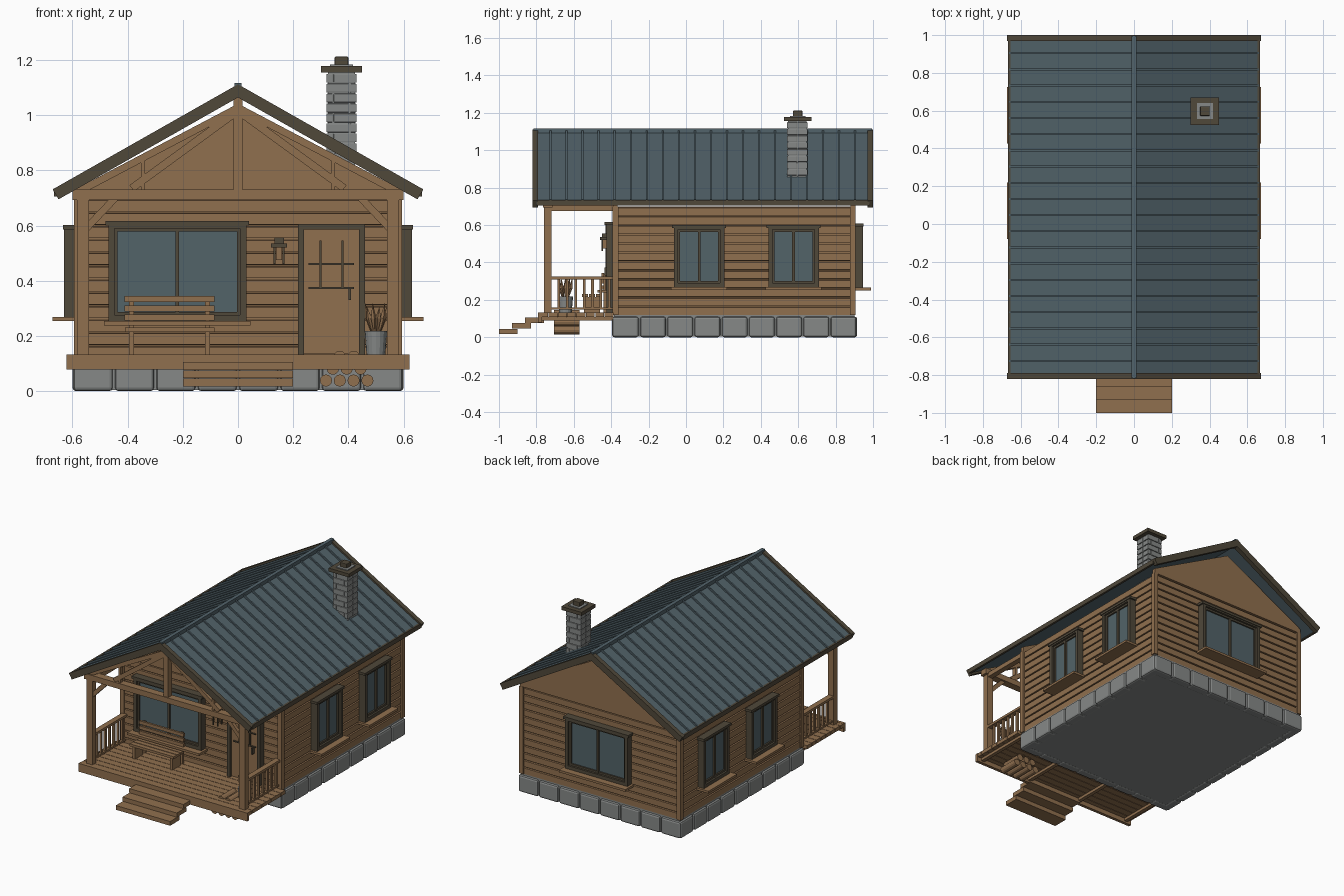
import bpy, bmesh
from math import pi, sin, cos
from mathutils import Matrix, Vector

old = bpy.data.objects.get("Cube")
if old:
    bpy.data.objects.remove(old)


def material(name, r, g, b):
    m = bpy.data.materials.new(name)
    m.use_nodes = True
    m.diffuse_color = (r, g, b, 1)
    m.node_tree.nodes["Principled BSDF"].inputs["Base Color"].default_value = (r, g, b, 1)
    return m


wood = material("warm_wood", .28, .16, .077)
trim = material("dark_trim", .08, .065, .042)
slate = material("slate_blue_metal", .085, .125, .145)
glass = material("window_glass", .085, .125, .14)
stone = material("grey_stone", .24, .25, .245)


def finish(name, bm, mat, bevel=0):
    bmesh.ops.recalc_face_normals(bm, faces=bm.faces)
    mesh = bpy.data.meshes.new(name)
    bm.to_mesh(mesh)
    bm.free()
    mesh.materials.append(mat)
    ob = bpy.data.objects.new(name, mesh)
    bpy.context.collection.objects.link(ob)
    if bevel:
        mod = ob.modifiers.new("Bevel", "BEVEL")
        mod.width = bevel
        mod.segments = 2
    return ob


def boxes(name, mat, extents, place=Matrix(), bevel=0):
    """One object from boxes given as x0, x1, y0, y1, z0, z1."""
    bm = bmesh.new()
    for x0, x1, y0, y1, z0, z1 in extents:
        lo, hi = Vector((x0, y0, z0)), Vector((x1, y1, z1))
        scale = Matrix.Diagonal((*(hi - lo), 1))
        bmesh.ops.create_cube(bm, size=1, matrix=place @ Matrix.Translation((lo + hi) / 2) @ scale)
    return finish(name, bm, mat, bevel)


def prisms(name, mat, outlines):
    """One object from x-z outlines pushed along y, given as points, y0, y1."""
    bm = bmesh.new()
    for pts, y0, y1 in outlines:
        face = bm.faces.new([bm.verts.new((x, y0, z)) for x, z in pts])
        out = bmesh.ops.extrude_face_region(bm, geom=[face])["geom"]
        verts = [v for v in out if isinstance(v, bmesh.types.BMVert)]
        bmesh.ops.translate(bm, verts=verts, vec=(0, y1 - y0, 0))
    return finish(name, bm, mat)


def cones(name, mat, items, sides=12):
    """One object from tapered rods given as start, end, start radius, end radius."""
    bm = bmesh.new()
    for p, q, r0, r1 in items:
        p, q = Vector(p), Vector(q)
        turn = (q - p).to_track_quat("Z", "Y").to_matrix().to_4x4()
        bmesh.ops.create_cone(bm, cap_ends=True, segments=sides, radius1=r0, radius2=r1,
                              depth=(q - p).length, matrix=Matrix.Translation((p + q) / 2) @ turn)
    return finish(name, bm, mat)


def strip(px, pz, qx, qz, w):
    p, q = Vector((px, pz)), Vector((qx, qz))
    n = (q - p).orthogonal().normalized() * w / 2
    return [p + n, q + n, q - n, p - n]


def chevron(top, half, thick, slope=.567):
    edge = top - half * slope
    return [(0, top), (half, edge), (half - thick * .45, edge - thick * .75), (0, top - thick),
            (thick * .45 - half, edge - thick * .75), (-half, edge)]


HX, FRONT, BACK = .585, -.385, .9      # wall planes
BASE, EAVE = .12, .7

# Foundation of bevelled stones round a plain core
boxes("foundation_core", stone, [(-HX, HX, FRONT, BACK, .004, BASE)])
stones = []
pitch = 1.31 / 9
for i in range(9):
    y = -.395 + i * pitch
    for x in (-.6, .54):
        stones.append((x, x + .06, y + .004, y + pitch - .004, 0, .11))
pitch = 1.2 / 8
for i in range(8):
    x = -.6 + i * pitch
    for y in (-.395, .855):
        stones.append((x + .004, x + pitch - .004, y, y + .06, 0, .11))
boxes("foundation_stones", stone, stones, bevel=.012)

# Siding: stacked rings with a recessed groove above every board
bm = bmesh.new()
rings = []
count = 12
step = (EAVE - BASE) / count
for i in range(count):
    for dz, inset in ((0, 0), (step - .009, 0), (step - .007, .01), (step - .001, .01)):
        x, y0, y1 = HX - inset, FRONT + inset, BACK - inset
        rings.append([bm.verts.new((px, py, BASE + i * step + dz))
                      for px, py in ((-x, y0), (x, y0), (x, y1), (-x, y1))])
for a, b in zip(rings, rings[1:]):
    for k in range(4):
        n = (k + 1) % 4
        bm.faces.new((a[k], a[n], b[n], b[k]))
bm.faces.new(rings[0])
bm.faces.new(rings[-1])
finish("wall_siding", bm, wood)

boxes("corner_boards", wood, [(s * .58 - .015, s * .58 + .015, y - .015, y + .015, BASE, EAVE)
                              for s in (-1, 1) for y in (FRONT + .008, BACK - .008)])
gable = [(-.59, EAVE), (.59, EAVE), (.59, .73), (0, 1.04), (-.59, .73)]
prisms("gable_walls", wood, [(gable, FRONT - .005, FRONT + .02), (gable, BACK - .02, BACK + .005)])

# Roof slab, standing seams, ridge cap and dark edge boards
prisms("roof_panels", slate, [(chevron(1.1, .66, .022), -.81, .99)])
prisms("roof_seams", slate, [(chevron(1.111, .662, .02), y - .005, y + .005)
                             for y in [-.81 + 1.8 * i / 21 for i in range(1, 21)]])
boxes("ridge_cap", slate, [(-.012, .012, -.815, .995, 1.09, 1.117)])
prisms("barge_boards", trim, [(chevron(1.112, .672, .048), y, y + .03) for y in (-.82, .97)])
boxes("eave_boards", trim, [(s * .66 - .007, s * .66 + .007, -.8, .98, .705, .735) for s in (-1, 1)])

# Chimney of staggered blocks with cap and flue
boxes("chimney_core", stone, [(.326, .424, .546, .644, .8, 1.16)])
blocks = []
for i in range(9):
    z = .83 + i * .036
    split = .405 if i % 2 else .345
    for y0, y1 in ((.54, .594), (.596, .65)):
        blocks += [(.32, split - .002, y0, y1, z, z + .032), (split + .002, .43, y0, y1, z, z + .032)]
boxes("chimney_blocks", stone, blocks, bevel=.003)
boxes("chimney_cap", trim, [(.3, .45, .525, .67, 1.155, 1.178)])
boxes("chimney_cap_top", stone, [(.333, .417, .555, .64, 1.178, 1.184)])
boxes("chimney_flue", trim, [(.35, .4, .572, .622, 1.18, 1.212)], bevel=.004)


# Windows are built facing front, then turned onto their wall
def window(name, x, y, angle, w, z0, z1):
    place = Matrix.Translation((x, y, 0)) @ Matrix.Rotation(angle, 4, "Z")
    h = w / 2
    bars = []
    for inset, t, d in ((0, .022, .045), (.022, .012, .032)):
        a, lo, hi = h - inset, z0 + inset, z1 - inset
        bars += [(-a, t - a, -d, 0, lo, hi), (a - t, a, -d, 0, lo, hi),
                 (-a, a, -d, 0, lo, lo + t), (-a, a, -d, 0, hi - t, hi)]
    bars += [(-.007, .007, -.034, 0, z0, z1), (-h - .01, h + .01, -.05, 0, z1 - .012, z1 + .004)]
    boxes(name + "_frame", trim, bars, place)
    boxes(name + "_glass", glass, [(.01 - h, h - .01, -.022, 0, z0 + .01, z1 - .01)], place)
    boxes(name + "_sill", wood, [(-h - .015, h + .015, -.088, 0, z0 - .015, z0)], place)


window("front_window", -.22, FRONT, 0, .5, .253, .612)
window("back_window", 0, BACK, pi, .46, .265, .605)
for side, s in (("left", 1), ("right", -1)):
    for i, y in enumerate((.07, .575)):
        window(f"{side}_window_{i}", s * HX, y, s * pi / 2, .27, .268, .597)

# Door with frame, muntins and handle
boxes("door_frame", trim, [(x, x + .022, -.425, FRONT, .13, .605) for x in (.217, .438)]
      + [(.217, .46, -.425, FRONT, .585, .605)])
boxes("door_panel", wood, [(.239, .438, -.41, FRONT, .135, .585)])
boxes("door_details", trim, [(x, x + .007, -.418, -.405, .37, .545) for x in (.295, .375)]
      + [(.255, .42, -.418, -.405, z, z + .007) for z in (.37, .457)]
      + [(.4, .41, -.435, -.405, .33, .372)])

# Wall lantern
boxes("lantern", trim, [(.12, .178, -.46, -.4, .52, .535), (.132, .166, -.45, -.41, .535, .556)]
      + [(x, x + .007, y, y + .007, .46, .52) for x in (.129, .162) for y in (-.452, -.414)]
      + [(.14, .158, -.43, FRONT, .54, .55)])
boxes("lantern_glass", wood, [(.138, .16, -.443, -.418, .475, .52)])

# Porch deck, fascia and steps
boxes("deck_boards", wood, [(-.62, .62, -.785 + i * .05, -.738 + i * .05, .108, .132) for i in range(8)])
boxes("deck_fascia", wood, [(-.622, .622, -.79, -.77, .078, .133)])
boxes("deck_joists", wood, [(x - .012, x + .012, -.77, -.39, .09, .108) for x in (-.58, -.2, .2, .58)])
boxes("steps", wood, [(-.2, .2, -1 + i * .07, -.9 + i * .07, .017 + i * .03, .045 + i * .03) for i in range(3)])

# Porch posts, beams, braces and truss
boxes("porch_posts", wood, [(s * .562 - .021, s * .562 + .021, -.76, -.72, .13, .7) for s in (-1, 1)])
boxes("porch_beams", wood, [(-.6, .6, -.765, -.715, .693, .73)]
      + [(s * .562 - .018, s * .562 + .018, -.72, FRONT, .675, .705) for s in (-1, 1)])
truss = [([(-.017, .73), (.017, .73), (.017, 1.068), (-.017, 1.068)], -.76, -.72)]
for s in (-1, 1):
    truss += [(strip(s * .58, .722, 0, 1.027, .026), -.755, -.725),
              (strip(s * .385, .735, s * .015, 1.005, .028), -.755, -.725),
              (strip(s * .345, .73, s * .345, .84, .014), -.755, -.725),
              (strip(s * .55, .59, s * .445, .7, .026), -.752, -.728)]
prisms("porch_truss", wood, truss)

# Side railings
rails = []
for s in (-1, 1):
    x = s * .565
    rails += [(x - .018, x + .018, -.72, FRONT, .31, .326), (x - .01, x + .01, -.72, FRONT, .148, .16)]
    rails += [(x - .007, x + .007, y - .007, y + .007, .155, .312)
              for y in [-.68 + i * .045 for i in range(7)]]
boxes("railings", wood, rails)

# Bench against the front wall
bench = [(-.41, -.085, y, y + .032, .214, .23) for y in (-.555, -.518, -.481)]
bench += [(-.412, -.085, -.452, -.438, z, z + .022) for z in (.255, .288, .322)]
for x in (-.395, -.12):
    bench += [(x, x + .018, -.545, -.46, .13, .214), (x, x + .018, -.44, -.425, .13, .34)]
boxes("bench", wood, bench)

# Potted plant
pot = Vector((.5, -.645, 0))
up = Vector((0, 0, 1))
cones("plant_pot", stone, [(pot + up * .132, pot + up * .218, .034, .041)], 16)
leaves = []
for i in range(10):
    a = i * pi / 5
    out = Vector((cos(a), sin(a), 0))
    mid = pot + out * .03 + up * .265
    leaves += [(pot + out * .015 + up * .21, mid, .003, .011),
               (mid, pot + out * .04 + up * (.305 + .015 * (i % 2)), .011, 0)]
cones("plant_leaves", wood, leaves, 5)

# Firewood stacked in a pyramid
logs = []
for row in range(3):
    for i in range(4 - row):
        x, z = .32 + i * .05 + row * .025 - .001, .038 + row * .043
        logs.append(((x, -.705, z), (x, -.57, z), .022, .022))
cones("firewood", wood, logs)
